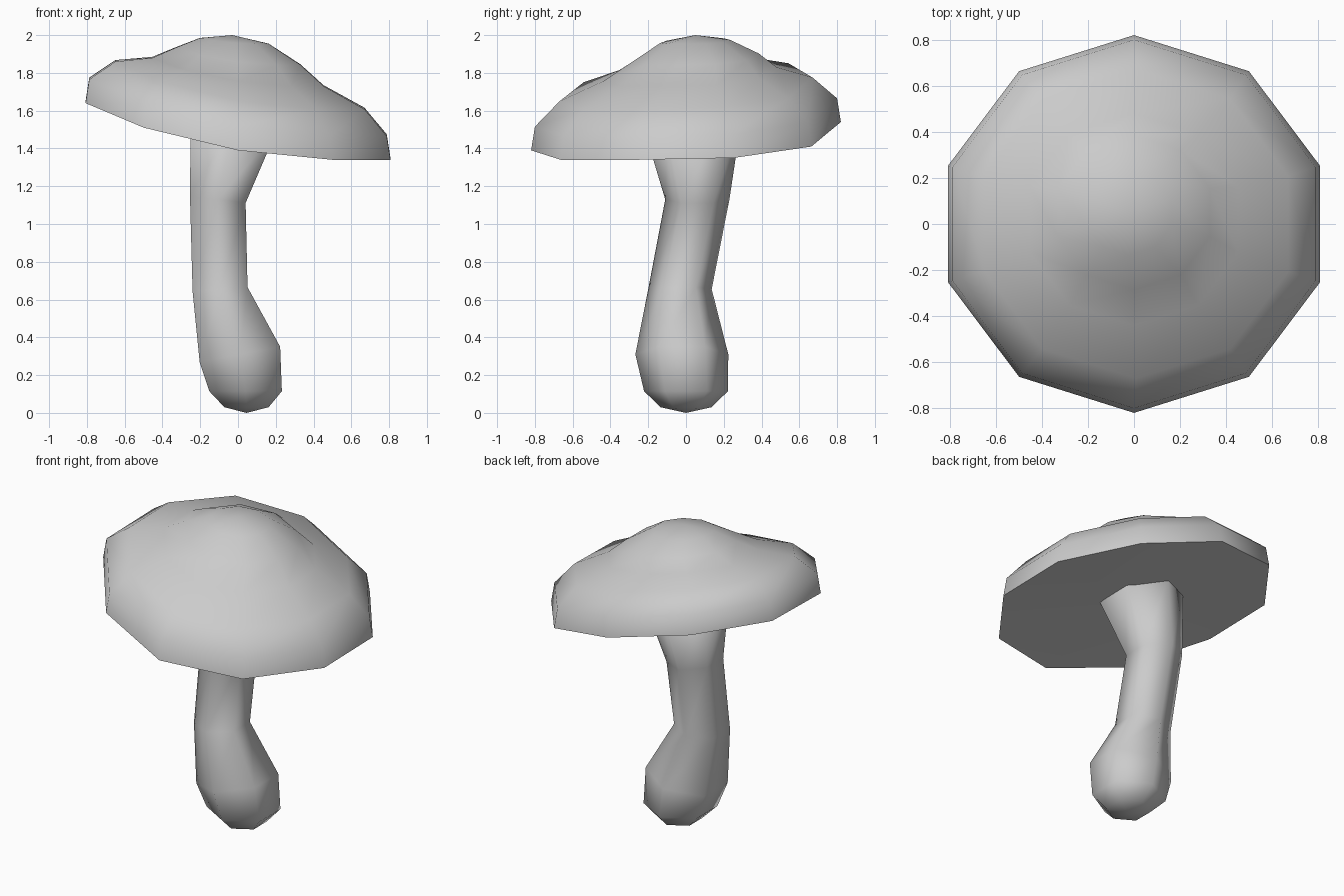
import bpy, bmesh, math

if "Cube" in bpy.data.objects:
    bpy.data.objects.remove(bpy.data.objects["Cube"])


def loft(name, rings, start, end):
    """Skin a list of vertex rings and close both ends with a fan."""
    bm = bmesh.new()
    loops = [[bm.verts.new(p) for p in ring] for ring in rings]
    n = len(loops[0])
    for a, b in zip(loops, loops[1:]):
        for i in range(n):
            j = (i + 1) % n
            bm.faces.new((a[i], a[j], b[j], b[i]))
    for loop, tip in ((loops[0], start), (loops[-1], end)):
        t = bm.verts.new(tip)
        for i in range(n):
            bm.faces.new((loop[i], loop[(i + 1) % n], t))
    bmesh.ops.recalc_face_normals(bm, faces=bm.faces)
    me = bpy.data.meshes.new(name)
    bm.to_mesh(me)
    bm.free()
    ob = bpy.data.objects.new(name, me)
    bpy.context.collection.objects.link(ob)
    bpy.ops.object.select_all(action='DESELECT')
    ob.select_set(True)
    bpy.context.view_layer.objects.active = ob
    return ob


# Cap: ten-sided, with a wavy rim that fades toward the crown
RIM = [1.34, 1.35, 1.41, 1.54, 1.63, 1.65, 1.64, 1.51, 1.39, 1.34]
MEAN = 1.48
# (radius, mean height, wave strength, centre x, centre y)
CAP = [(0.82, 1.48, 1.0, 0, 0), (0.80, 1.605, 1.0, 0, 0),
       (0.67, 1.725, 0.84, 0.01, 0), (0.46, 1.80, 0.5, 0, 0.02),
       (0.335, 1.885, 0.3, 0, 0.05), (0.185, 1.968, 0.1, -0.02, 0.05)]
rings = []
for r, z, w, cx, cy in CAP:
    ring = []
    for i, h in enumerate(RIM):
        a = math.radians(36 * i - 18)
        ring.append((cx + 1.035 * r * math.cos(a), cy + r * math.sin(a),
                     z + w * (h - MEAN)))
    rings.append(ring)
loft("cap", rings, (0, 0, 1.49), (-0.03, 0.05, 2.0))
bpy.ops.object.shade_smooth_by_angle(angle=math.radians(60))

# Stem: six-sided, bent, with a bulb at the foot
# (centre x, centre y, height, radius, slope in x)
STEM = [(0.045, 0, 0.03, 0.135, 0), (0.04, 0, 0.115, 0.222, 0),
        (0.01, -0.022, 0.31, 0.246, 0.19), (-0.095, -0.032, 0.655, 0.168, 0.07),
        (-0.107, 0.06, 1.13, 0.17, -0.13), (-0.025, 0.03, 1.53, 0.26, -0.2)]
rings = []
for cx, cy, z, r, s in STEM:
    ring = []
    for i in range(6):
        a = math.radians(60 * i + 30)
        dx = r * math.cos(a)
        ring.append((cx + dx, cy + r * math.sin(a), z + s * dx))
    rings.append(ring)
loft("stem", rings, (0.045, 0, 0.0), (-0.025, 0.03, 1.55))
bpy.ops.object.shade_smooth()
